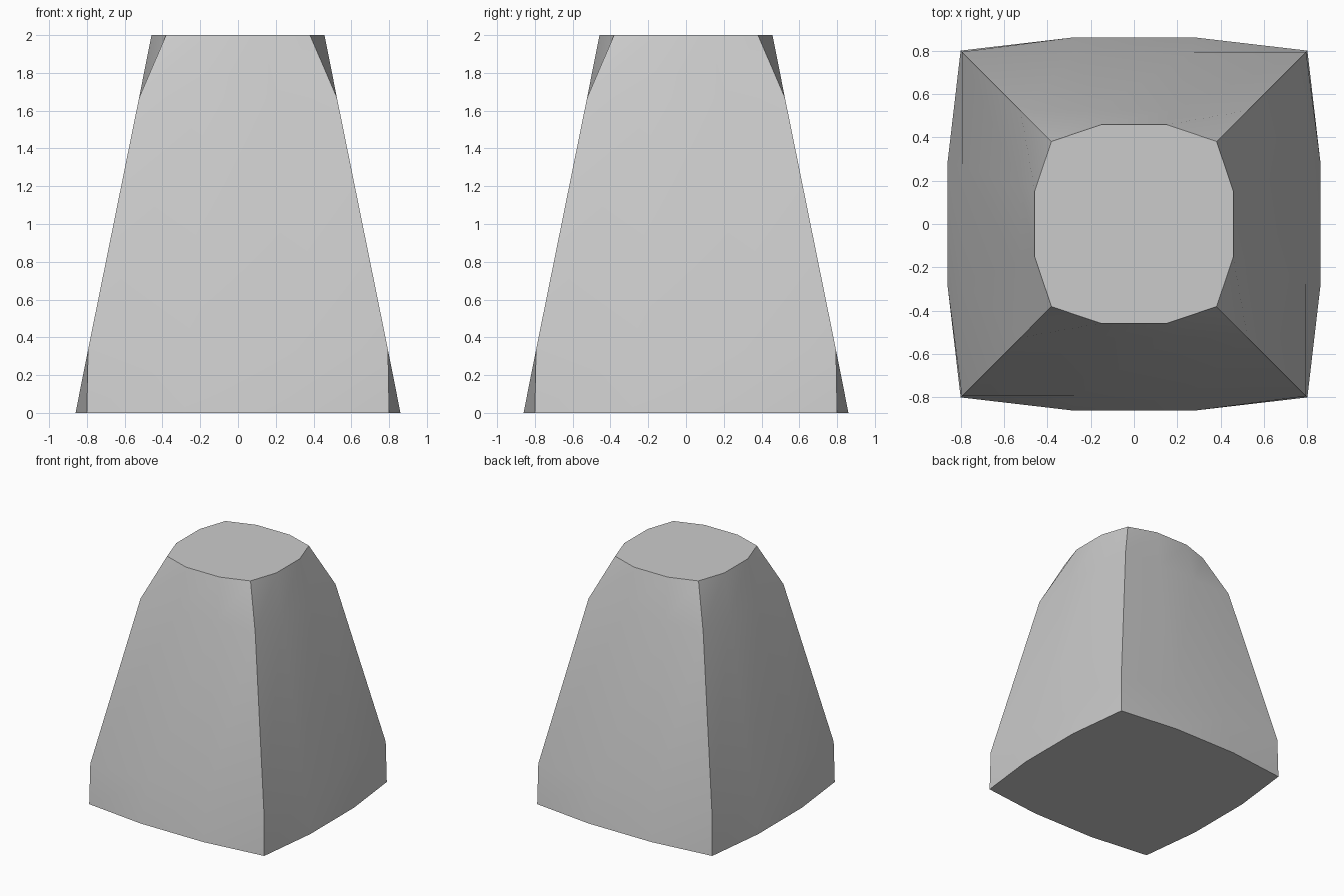
import bpy, bmesh
from math import pi
from mathutils import Matrix, Vector

if "Cube" in bpy.data.objects:
    bpy.data.objects.remove(bpy.data.objects["Cube"])

# (height, half width of the flat sides, half width at the corners)
LEVELS = [(0, 0.86, 0.80), (1/3, 0.794, 0.794),
          (5/3, 0.524, 0.524), (2, 0.458, 0.381)]


def ring(bm, z, side, corner):
    """Square ring, three segments per side, with the corners pulled in."""
    pts = [(-corner, -corner, z), (-side/3, -side, z), (side/3, -side, z)]
    return [bm.verts.new(Matrix.Rotation(q*pi/2, 3, 'Z') @ Vector(p))
            for q in range(4) for p in pts]


# Tapered block: stacked rings, bridged and capped
bm = bmesh.new()
rings = [ring(bm, *level) for level in LEVELS]
for lo, hi in zip(rings, rings[1:]):
    for i in range(12):
        j = (i + 1) % 12
        bm.faces.new((lo[i], lo[j], hi[j], hi[i]))
bm.faces.new(rings[0][::-1])
bm.faces.new(rings[-1])
bmesh.ops.recalc_face_normals(bm, faces=bm.faces)

mesh = bpy.data.meshes.new("tapered_block")
bm.to_mesh(mesh)
bm.free()
block = bpy.data.objects.new("tapered_block", mesh)
bpy.context.collection.objects.link(block)

# Smooth sides, crisp corners and caps
bpy.context.view_layer.objects.active = block
block.select_set(True)
bpy.ops.object.shade_smooth_by_angle(angle=pi/6)
